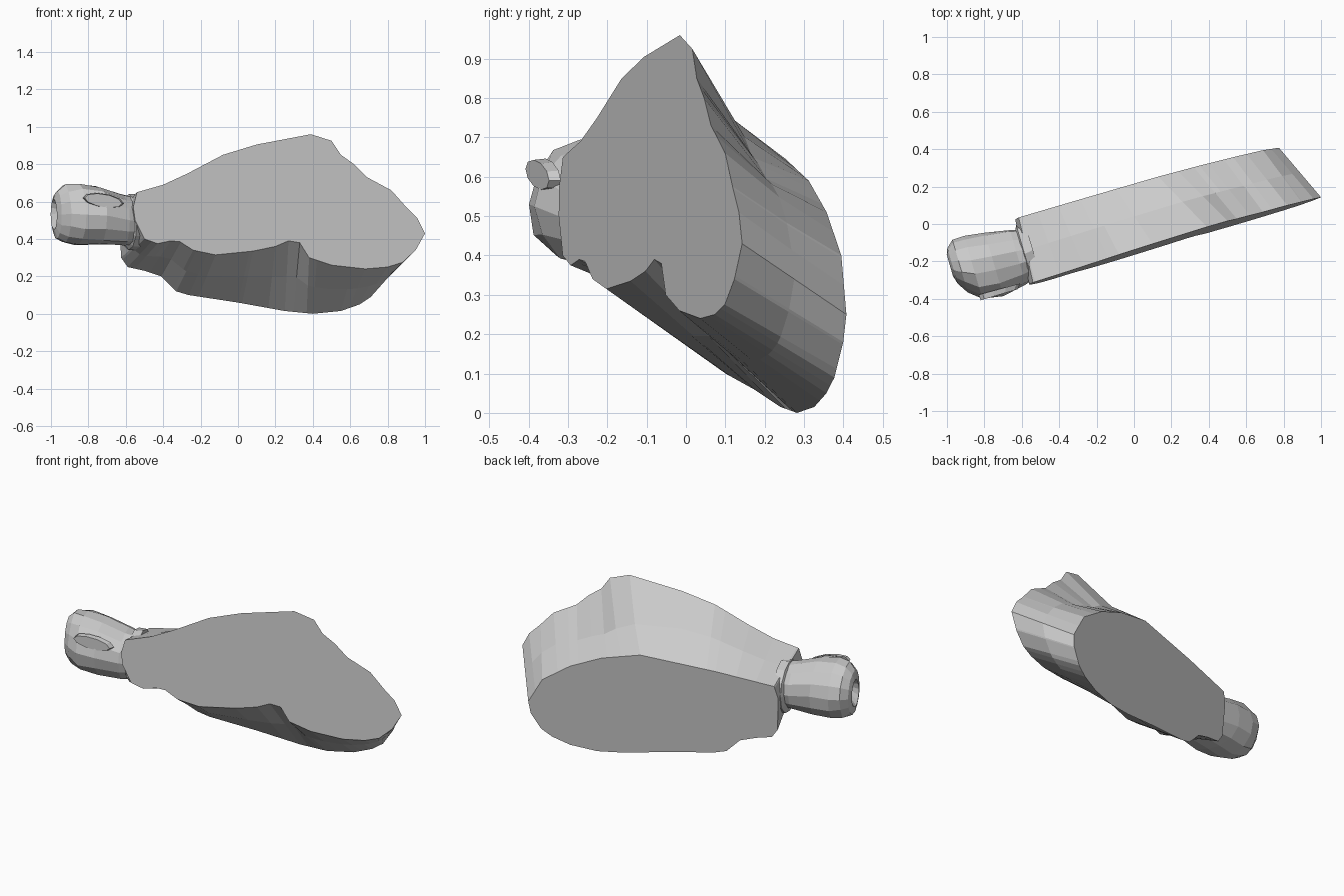
import bpy, bmesh, math, random
from mathutils import Vector

if "Cube" in bpy.data.objects:
    bpy.data.objects.remove(bpy.data.objects["Cube"])

random.seed(4)


def loft(name, rings):
    """Skin a list of equal-length rings and cap both ends."""
    bm = bmesh.new()
    loops = [[bm.verts.new(p) for p in r] for r in rings]
    n = len(loops[0])
    for a, b in zip(loops, loops[1:]):
        for i in range(n):
            j = (i + 1) % n
            bm.faces.new((a[i], a[j], b[j], b[i]))
    bm.faces.new(loops[0])
    bm.faces.new(loops[-1])
    bmesh.ops.recalc_face_normals(bm, faces=bm.faces)
    me = bpy.data.meshes.new(name)
    bm.to_mesh(me)
    bm.free()
    ob = bpy.data.objects.new(name, me)
    bpy.context.collection.objects.link(ob)
    return ob


def resample(pts, ts):
    """Points along a polyline at the given length fractions."""
    pts = [Vector(p) for p in pts]
    cum = [0]
    for a, b in zip(pts, pts[1:]):
        cum.append(cum[-1] + (b - a).length)
    out = []
    for t in ts:
        d = t * cum[-1]
        i = max(k for k in range(len(pts) - 1) if cum[k] <= d + 1e-9)
        f = (d - cum[i]) / (cum[i + 1] - cum[i])
        out.append(pts[i].lerp(pts[i + 1], f))
    return out


def fractions(pts):
    """Length fraction of every point but the last."""
    cum = [0]
    for a, b in zip(pts, pts[1:]):
        cum.append(cum[-1] + math.dist(a, b))
    return [c / cum[-1] for c in cum[:-1]]


# Cut faces as (x, z) outlines, split into matching stretches: top left, top right, bottom right, bottom left
front_parts = [
    [(-.56, .57), (-.54, .65), (-.40, .69), (-.27, .75), (-.08, .85), (.1, .905), (.39, .96)],
    [(.39, .96), (.5, .925), (.55, .85), (.62, .80), (.69, .73), (.82, .66), (.90, .57), (.96, .51), (1, .43)],
    [(1, .43), (.95, .34), (.88, .275), (.8, .25), (.68, .24), (.5, .26), (.38, .30), (.33, .38), (.27, .39)],
    [(.27, .39), (.2, .36), (.08, .335), (-.12, .315), (-.24, .34), (-.31, .385), (-.36, .39),
     (-.43, .375), (-.5, .40), (-.55, .50), (-.56, .57)]]
back_parts = [
    [(-.635, .5), (-.617, .57), (-.29, .61), (.13, .645)],
    [(.13, .645), (.35, .59), (.53, .51), (.69, .40), (.775, .25)],
    [(.775, .25), (.765, .18), (.71, .09), (.65, .05), (.55, .015), (.4, 0), (.25, .015)],
    [(.25, .015), (0, .06), (-.263, .10), (-.33, .12), (-.41, .2), (-.5, .23), (-.59, .25), (-.625, .3),
     (-.635, .5)]]

# Main slab between the two flat cuts, its top dipping behind the peak
front, mid, back = [], [], []
for k, (fp, bp) in enumerate(zip(front_parts, back_parts)):
    ts = sorted(set(fractions(fp) + fractions(bp)))
    for p, q in zip(resample(fp, ts), resample(bp, ts)):
        a = Vector((p.x, .012 + .303 * (p.x - .6) + .05 * (p.y - .24), p.y))
        b = Vector((q.x, .168 + .285 * q.x + .075 * q.y, q.y))
        m = a.lerp(b, .5)
        if k < 2:
            m.z -= .07 * math.exp(-((m.x - .38) / .25) ** 2)
        front.append(a)
        mid.append(m)
        back.append(b)
loft("meat_slab", [front, mid, back])

# Rounded shank end, with a hollow in its tip
AXIS = Vector((-.28, .96, 0))
sections = [(-.945, -.22, .54, .04, .05), (-.985, -.22, .53, .06, .08), (-.97, -.225, .53, .10, .125),
            (-.93, -.225, .535, .145, .157), (-.86, -.23, .53, .175, .172), (-.75, -.21, .525, .175, .162),
            (-.62, -.18, .50, .155, .14), (-.52, -.15, .49, .12, .12)]
rings = []
for x, y, z, ry, rz in sections:
    ring = []
    for i in range(14):
        a = math.tau * i / 14
        k = random.uniform(.95, 1.05)
        ring.append(Vector((x, y, z)) + AXIS * (ry * k * math.cos(a)) + Vector((0, 0, rz * k * math.sin(a))))
    rings.append(ring)
loft("shank", rings)

# Collar of skin where the shank enters the slab
collar = []
for x, y, ry, rz in [(-.60, -.165, .13, .12), (-.585, -.16, .16, .15), (-.54, -.14, .14, .15)]:
    collar.append([Vector((x, y, .49)) + AXIS * (ry * math.cos(math.tau * i / 12))
                   + Vector((0, 0, rz * math.sin(math.tau * i / 12))) for i in range(12)])
loft("skin_collar", collar)

# Small bone end showing on the front of the shank
bone = []
for dy, s in [(0, 1), (.03, 1.1)]:
    bone.append([Vector((-.72 + .1 * s * math.cos(t), -.378 + dy + .03 * math.cos(t),
                         .605 + .035 * s * math.sin(t) - .015 * math.cos(t)))
                 for t in [math.tau * i / 10 for i in range(10)]])
loft("bone_end", bone)
